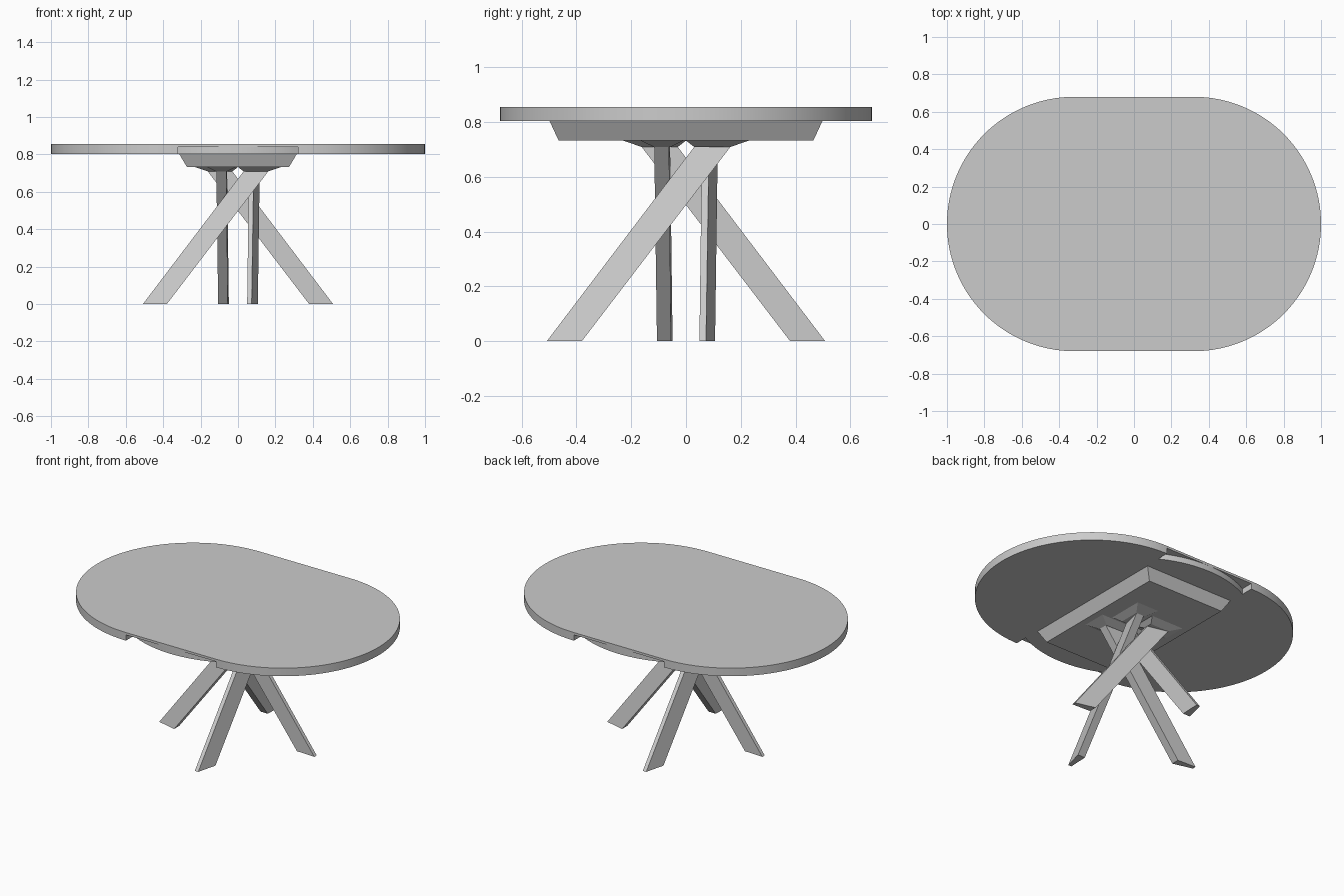
import bpy, bmesh, math
from mathutils import Matrix

if "Cube" in bpy.data.objects:
    bpy.data.objects.remove(bpy.data.objects["Cube"])

R = 0.68                 # tabletop end radius
HX = 0.32                # half length of the straight section
Z_LOW, Z_LEAF, Z_TOP = 0.803, 0.84, 0.855


def loft(name, low, z0, high, z1, turn=0.0, smooth=False):
    """Closed solid between two horizontal outlines with equal point counts."""
    bm = bmesh.new()
    a = [bm.verts.new((x, y, z0)) for x, y in low]
    b = [bm.verts.new((x, y, z1)) for x, y in high]
    n = len(a)
    bm.faces.new(a[::-1])
    bm.faces.new(b)
    for i in range(n):
        j = (i + 1) % n
        bm.faces.new((a[i], a[j], b[j], b[i]))
    bm.transform(Matrix.Rotation(turn, 4, 'Z'))
    bmesh.ops.recalc_face_normals(bm, faces=bm.faces)
    mesh = bpy.data.meshes.new(name)
    bm.to_mesh(mesh)
    bm.free()
    ob = bpy.data.objects.new(name, mesh)
    bpy.context.collection.objects.link(ob)
    if smooth:
        bpy.ops.object.select_all(action='DESELECT')
        ob.select_set(True)
        bpy.context.view_layer.objects.active = ob
        bpy.ops.object.shade_smooth_by_angle(angle=math.radians(30))
    return ob


def mirror(ob, axis):
    m = ob.modifiers.new("mirror", 'MIRROR')
    m.use_axis = [i == axis for i in range(3)]
    m.use_mirror_merge = False


def arc(cx, a0, a1, n):
    return [(cx + R * math.cos(a0 + (a1 - a0) * i / n),
             R * math.sin(a0 + (a1 - a0) * i / n)) for i in range(n + 1)]


def rect(x0, x1, y0, y1):
    return [(x0, y0), (x1, y0), (x1, y1), (x0, y1)]


# Rounded table ends, full thickness
end = arc(HX, -math.pi / 2, math.pi / 2, 64)
mirror(loft("table_end", end, Z_LOW, end, Z_TOP, smooth=True), 0)

# Curved lower slabs that carry the leaves, meeting at x = 0
q = math.acos(HX / R)
core = arc(0, -math.pi / 2, -q, 14) + arc(0, q, math.pi / 2, 14)
mirror(loft("lower_slab", core, Z_LOW, core, Z_LEAF, smooth=True), 0)

# Thin extension leaves, meeting at y = 0
leaf = rect(-HX, HX, 0, R)
mirror(loft("extension_leaf", leaf, Z_LEAF, leaf, Z_TOP), 1)

# Tapered block under the top
loft("base_block", rect(-0.273, 0.273, -0.465, 0.465), 0.732,
     rect(-0.315, 0.315, -0.498, 0.498), Z_LOW)

# Four slanted legs in a pinwheel, each with a flared mounting pad
foot = [(-0.508, -0.073), (-0.38, -0.106), (-0.38, -0.055), (-0.508, -0.049)]
head = [(0.03, -0.084), (0.162, -0.116), (0.162, -0.062), (0.03, -0.058)]
for i in range(4):
    turn = i * math.pi / 2
    loft(f"leg_{i + 1}", foot, 0, head, 0.709, turn)
    loft(f"leg_pad_{i + 1}", rect(0.03, 0.162, -0.118, -0.056), 0.709,
         rect(0.0, 0.23, -0.165, -0.01), 0.732, turn)
